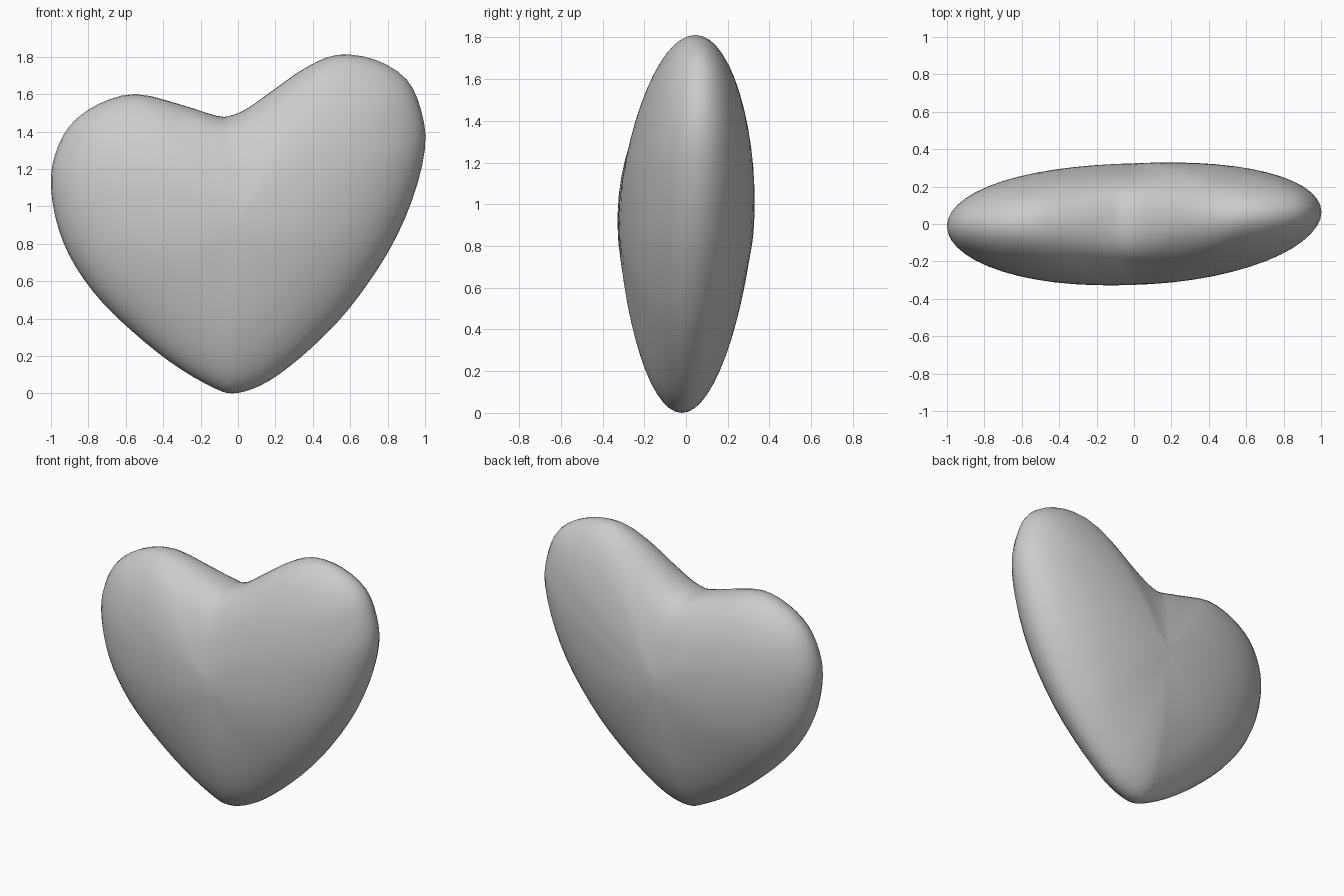
import bpy, math

if "Cube" in bpy.data.objects:
    bpy.data.objects.remove(bpy.data.objects["Cube"])

# Heart outline in the front plane (x, z), anticlockwise from the bottom tip
OUTLINE = [(-0.03, 0.0), (0.08, 0.025), (0.21, 0.095), (0.4, 0.25), (0.6, 0.46),
           (0.8, 0.75), (0.93, 1.03), (1.0, 1.31), (0.98, 1.51), (0.9, 1.68),
           (0.73, 1.785), (0.53, 1.81), (0.36, 1.74), (0.2, 1.63), (0.06, 1.53),
           (-0.03, 1.488), (-0.11, 1.483), (-0.31, 1.545), (-0.55, 1.6),
           (-0.75, 1.545), (-0.9, 1.43), (-0.98, 1.27), (-1.0, 1.1), (-0.96, 0.88),
           (-0.87, 0.68), (-0.72, 0.48), (-0.5, 0.275), (-0.3, 0.125), (-0.12, 0.025)]
CX, CZ = 0.0, 0.93
HALF = 0.325
STEPS, RINGS = 3, 14


def spline(pts, steps):
    """Closed Catmull-Rom curve through the points."""
    n, out = len(pts), []
    for i in range(n):
        a, b, c, d = (pts[(i + k) % n] for k in (-1, 0, 1, 2))
        for j in range(steps):
            t = j / steps
            out.append(tuple(0.5 * (2 * q + (r - p) * t + (2 * p - 5 * q + 4 * r - s) * t * t
                                    + (3 * q - p - 3 * r + s) * t ** 3)
                             for p, q, r, s in zip(a, b, c, d)))
    return out


def mid_y(x, z):
    """Slight twist of the middle sheet."""
    return 0.035 * x + 0.02 * x * x + 0.02 * (z - 0.95)


def surface(px, pz, s, side):
    """Point at fraction s from the centre to the rim; the cleft fades inward."""
    dx, dz = px - CX, pz - CZ
    p = 1.45 + 0.85 * dx * dx / (dx * dx + dz * dz)
    if pz > 1.2:
        dz += 0.17 * math.exp(-((px + 0.07) / 0.25) ** 2) * (1 - s * s)
    x, z = CX + dx * s, CZ + dz * s
    h = HALF * math.sqrt(max(0.0, 1 - s ** p))
    return (x, mid_y(x, z) + side * h, z)


# Rings run from the front pole, over the rim, to the back pole
rim = spline(OUTLINE, STEPS)
n = len(rim)
verts, faces = [surface(0.5, CZ, 0, -1)], []
for k in range(1, 2 * RINGS):
    t = math.pi * k / (2 * RINGS)
    s = 1.0 if k == RINGS else math.sin(t)
    verts += [surface(x, z, s, -1 if k < RINGS else 1) for x, z in rim]
verts.append(surface(0.5, CZ, 0, 1))
last = len(verts) - 1
for i in range(n):
    j = (i + 1) % n
    faces.append((0, 1 + i, 1 + j))
    for k in range(2 * RINGS - 2):
        a, b = 1 + k * n, 1 + (k + 1) * n
        faces.append((a + i, b + i, b + j, a + j))
    e = 1 + (2 * RINGS - 2) * n
    faces.append((e + i, last, e + j))

mesh = bpy.data.meshes.new("heart")
mesh.from_pydata(verts, [], faces)
mesh.update()
heart = bpy.data.objects.new("heart", mesh)
bpy.context.collection.objects.link(heart)
mesh.shade_smooth()
